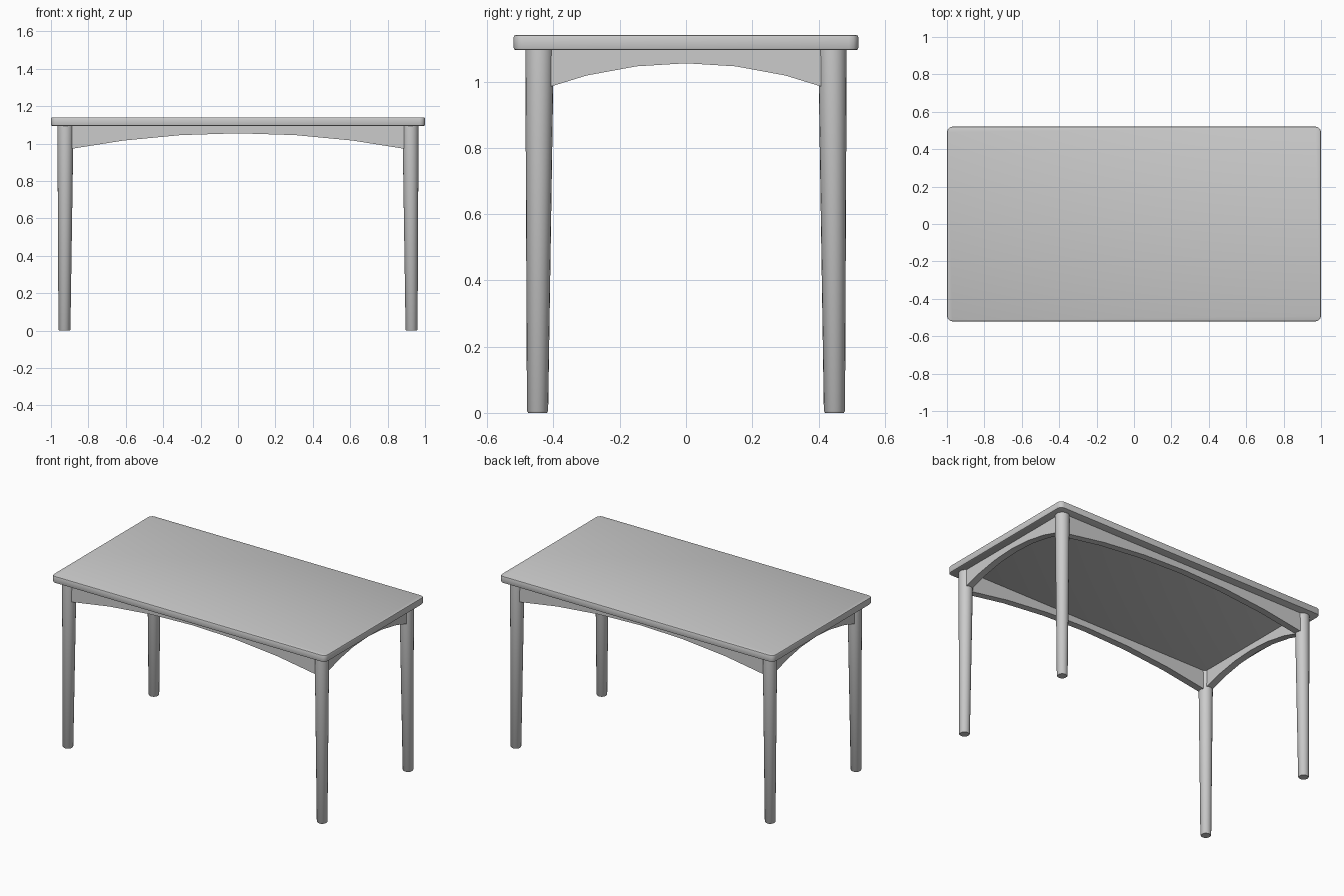
import bpy, bmesh
from math import radians, cos, sin, tau

if "Cube" in bpy.data.objects:
    bpy.data.objects.remove(bpy.data.objects["Cube"])

TOP_Z, UNDER_Z = 1.14, 1.095


def finish(bm, name):
    bmesh.ops.recalc_face_normals(bm, faces=bm.faces)
    mesh = bpy.data.meshes.new(name)
    bm.to_mesh(mesh)
    bm.free()
    obj = bpy.data.objects.new(name, mesh)
    bpy.context.collection.objects.link(obj)
    bpy.ops.object.select_all(action='DESELECT')
    obj.select_set(True)
    bpy.context.view_layer.objects.active = obj
    bpy.ops.object.shade_smooth_by_angle(angle=radians(40))
    return obj


def tabletop():
    # slab with rounded plan corners and a softened rim
    bm = bmesh.new()
    bmesh.ops.create_cube(bm, size=1)
    for v in bm.verts:
        v.co.x *= 2.0
        v.co.y *= 1.04
        v.co.z = v.co.z * (TOP_Z - UNDER_Z) + (TOP_Z + UNDER_Z) / 2
    upright = [e for e in bm.edges if abs(e.verts[0].co.z - e.verts[1].co.z) > 0.01]
    bmesh.ops.bevel(bm, geom=upright, offset=0.028, segments=3, profile=0.5, affect='EDGES')
    rim = [e for e in bm.edges if abs(e.verts[0].co.z - e.verts[1].co.z) < 0.001]
    bmesh.ops.bevel(bm, geom=rim, offset=0.006, segments=2, profile=0.5, affect='EDGES')
    finish(bm, "tabletop")


def leg(name, sx, sy, sides=20):
    # rings: height, centre x, centre y, radius (tapered and slightly splayed)
    rings = [(0.0, 0.928, 0.448, 0.028), (0.005, 0.928, 0.448, 0.032),
             (UNDER_Z + 0.005, 0.9225, 0.442, 0.043)]
    bm = bmesh.new()
    loops = []
    for z, cx, cy, r in rings:
        loops.append([bm.verts.new((sx * cx + r * cos(tau * i / sides),
                                    sy * cy + r * sin(tau * i / sides), z))
                      for i in range(sides)])
    for a, b in zip(loops, loops[1:]):
        for i in range(sides):
            j = (i + 1) % sides
            bm.faces.new((a[i], a[j], b[j], b[i]))
    bm.faces.new(loops[0])
    bm.faces.new(loops[-1])
    finish(bm, name)


def apron(name, half, drop, offset, along_x, segments=6, thick=0.045):
    # rail with an arched lower edge, ends set into the legs
    bm = bmesh.new()
    sections = []
    for i in range(segments + 1):
        t = 2 * i / segments - 1
        low = 1.055 - drop * t * t
        section = []
        for d, z in ((-1, low), (1, low), (1, UNDER_Z + 0.003), (-1, UNDER_Z + 0.003)):
            u, w = half * t, offset + d * thick / 2
            section.append(bm.verts.new((u, w, z) if along_x else (w, u, z)))
        sections.append(section)
    for a, b in zip(sections, sections[1:]):
        for i in range(4):
            j = (i + 1) % 4
            bm.faces.new((a[i], a[j], b[j], b[i]))
    bm.faces.new(sections[0])
    bm.faces.new(sections[-1])
    finish(bm, name)


tabletop()
for side, sx in (("left", -1), ("right", 1)):
    apron(side + "_apron", 0.45, 0.083, sx * 0.9235, False)
    for end, sy in (("front", -1), ("back", 1)):
        leg(f"{end}_{side}_leg", sx, sy)
for end, sy in (("front", -1), ("back", 1)):
    apron(end + "_apron", 0.922, 0.088, sy * 0.4435, True)
